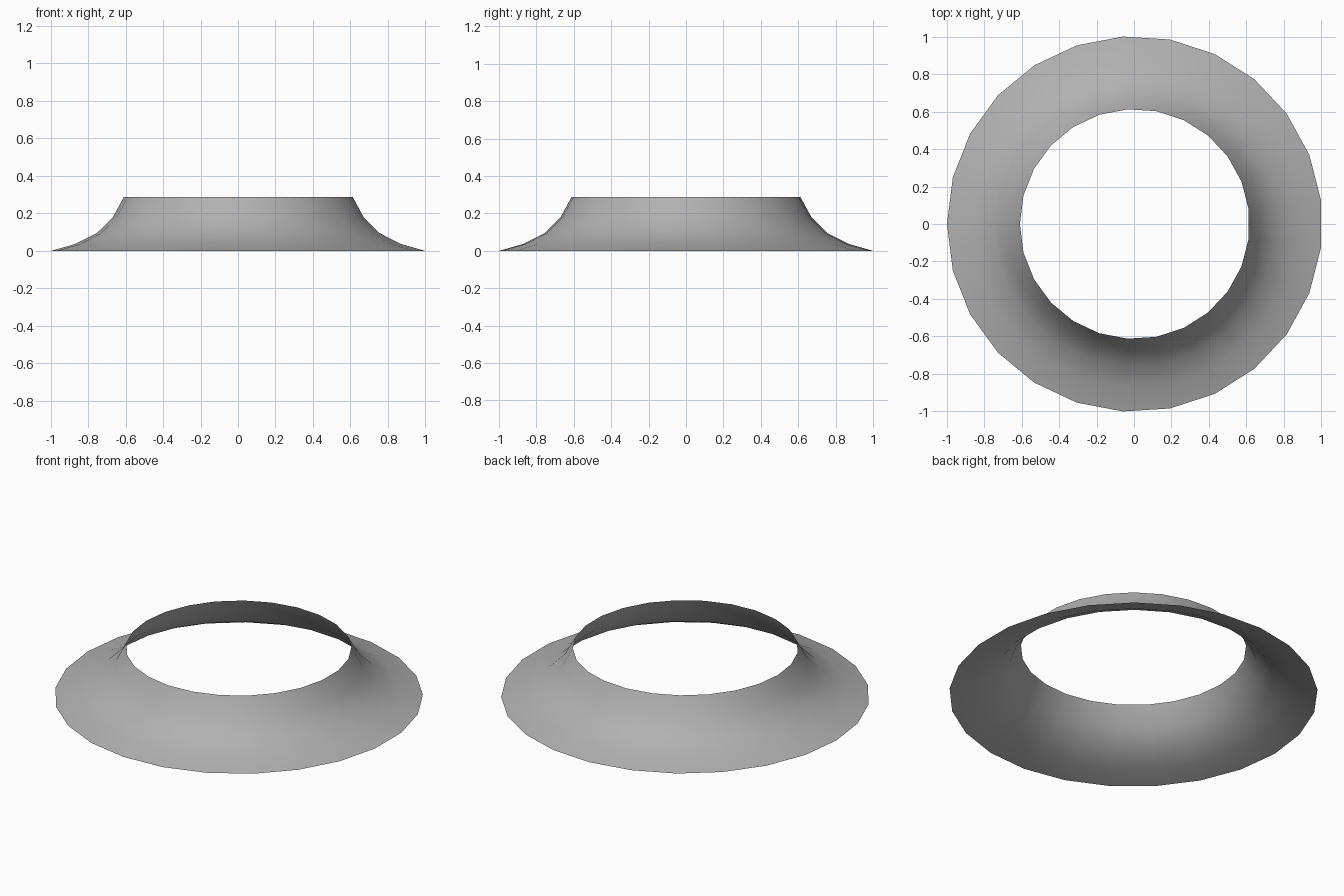
import bpy, bmesh
from math import pi, cos, sin

if "Cube" in bpy.data.objects:
    bpy.data.objects.remove(bpy.data.objects["Cube"])

SIDES = 25
# Flared profile: radius, height
PROFILE = [(1.002, 0.0), (0.872, 0.037), (0.757, 0.095), (0.672, 0.179), (0.613, 0.288)]
OFFSET_X = 0.004  # keeps the odd-sided ring centred

# Flared collar: open single-skin ring revolved about z
bm = bmesh.new()
rings = []
for r, z in PROFILE:
    rings.append([bm.verts.new((OFFSET_X + r * cos(pi + 2 * pi * i / SIDES),
                                r * sin(pi + 2 * pi * i / SIDES), z))
                  for i in range(SIDES)])
for low, high in zip(rings, rings[1:]):
    for i in range(SIDES):
        j = (i + 1) % SIDES
        bm.faces.new((low[i], low[j], high[j], high[i])).smooth = True

mesh = bpy.data.meshes.new("flared_collar")
bm.to_mesh(mesh)
bm.free()
collar = bpy.data.objects.new("flared_collar", mesh)
bpy.context.collection.objects.link(collar)

# Darker grey finish
grey = bpy.data.materials.new("dark_grey")
grey.diffuse_color = (0.44, 0.44, 0.44, 1)
grey.use_nodes = True
grey.node_tree.nodes["Principled BSDF"].inputs["Base Color"].default_value = grey.diffuse_color
mesh.materials.append(grey)
